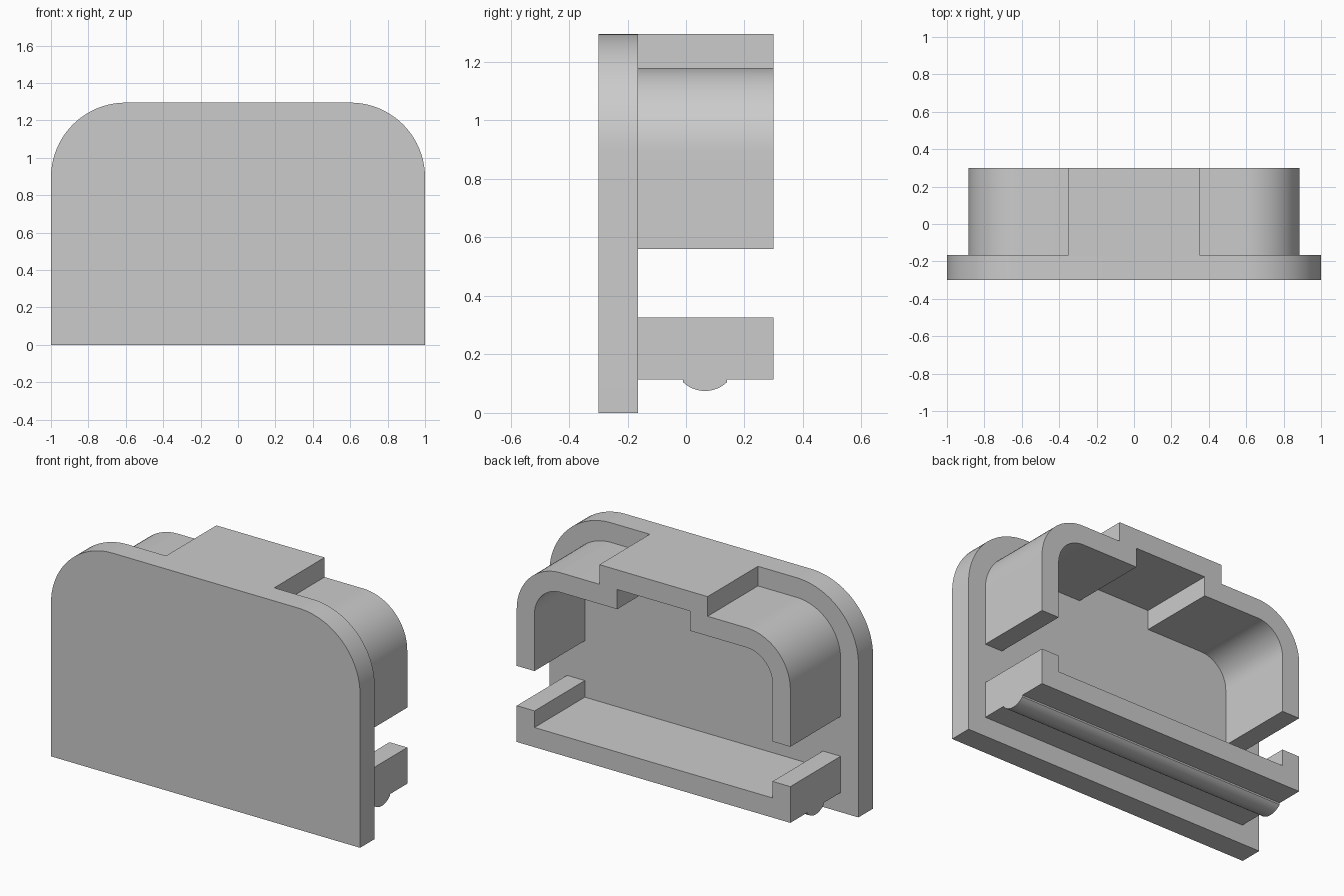
import bpy
import bmesh
from math import cos, sin, pi, asin, radians

cube = bpy.data.objects.get("Cube")
if cube:
    bpy.data.objects.remove(cube, do_unlink=True)

grey = bpy.data.materials.new("light grey plastic")
grey.use_nodes = True
colour = (0.6, 0.6, 0.6, 1.0)
grey.diffuse_color = colour
grey.node_tree.nodes["Principled BSDF"].inputs["Base Color"].default_value = colour

FRONT, PLATE_BACK, BACK = -0.30, -0.165, 0.30
HALF, WALL = 0.885, 0.115       # half width and wall thickness of the socket
ROOF, TOP = 1.18, 1.295         # arch roof height and overall height


def arc(cx, cz, r, a0, a1, n=20):
    """Points on a circular arc, angles in radians."""
    return [(cx + r * cos(a0 + (a1 - a0) * i / n),
             cz + r * sin(a0 + (a1 - a0) * i / n)) for i in range(n + 1)]


def mirrored(half):
    """Close a half profile on +x with its mirror image on -x."""
    return half + [(-x, z) for x, z in reversed(half)]


def prism(name, profile, place, offset):
    """Extrude a flat profile; place() maps profile points into space."""
    bm = bmesh.new()
    face = bm.faces.new([bm.verts.new(place(u, v)) for u, v in profile])
    new = bmesh.ops.extrude_face_region(bm, geom=[face], use_keep_orig=True)["geom"]
    verts = [g for g in new if isinstance(g, bmesh.types.BMVert)]
    bmesh.ops.translate(bm, verts=verts, vec=offset)
    bmesh.ops.recalc_face_normals(bm, faces=bm.faces)
    mesh = bpy.data.meshes.new(name)
    bm.to_mesh(mesh)
    bm.free()
    mesh.materials.append(grey)
    obj = bpy.data.objects.new(name, mesh)
    bpy.context.collection.objects.link(obj)
    bpy.ops.object.select_all(action="DESELECT")
    obj.select_set(True)
    bpy.context.view_layer.objects.active = obj
    bpy.ops.object.shade_smooth_by_angle(angle=radians(30))
    return obj


def along_y(name, profile, y0, y1):
    return prism(name, profile, lambda x, z: (x, y0, z), (0, y1 - y0, 0))


# Front plate with two rounded upper corners
R = 0.4
plate = [(1, 0)] + arc(1 - R, TOP - R, R, 0, pi / 2)
along_y("front_plate", mirrored(plate), FRONT, PLATE_BACK)

# Arched upper wall with the raised central key channel
r = 0.285
cx, cz = HALF - r, ROOF - r
key, arm_bottom = 0.35, 0.56
outer = [(HALF, arm_bottom)] + arc(cx, cz, r, 0, pi / 2) + [(key, ROOF), (key, TOP)]
inner = ([(key - WALL, ROOF), (key - WALL, ROOF - WALL)]
         + arc(cx, cz, r - WALL, pi / 2, 0) + [(HALF - WALL, arm_bottom)])
left_inner = [(-x, z) for x, z in reversed(inner)]
arch = mirrored(outer) + left_inner + inner
along_y("upper_arch", arch, PLATE_BACK, BACK)

# Lower tray with upturned ends
base, lip = 0.115, 0.327
tray = [(HALF, base), (HALF, lip), (HALF - WALL, lip), (HALF - WALL, base + WALL)]
along_y("lower_tray", mirrored(tray), PLATE_BACK, BACK)

# Rounded snap rib under the tray
width, sag, neck = 0.075, 0.03, 0.105
rib_r = (width ** 2 + sag ** 2) / (2 * sag)
half_angle = asin(width / rib_r)
mid_y = 0.065
rib = ([(mid_y - width, base)]
       + arc(mid_y, neck - sag + rib_r, rib_r, -pi / 2 - half_angle, -pi / 2 + half_angle)
       + [(mid_y + width, base)])
prism("snap_rib", rib, lambda y, z: (-HALF, y, z), (2 * HALF, 0, 0))
